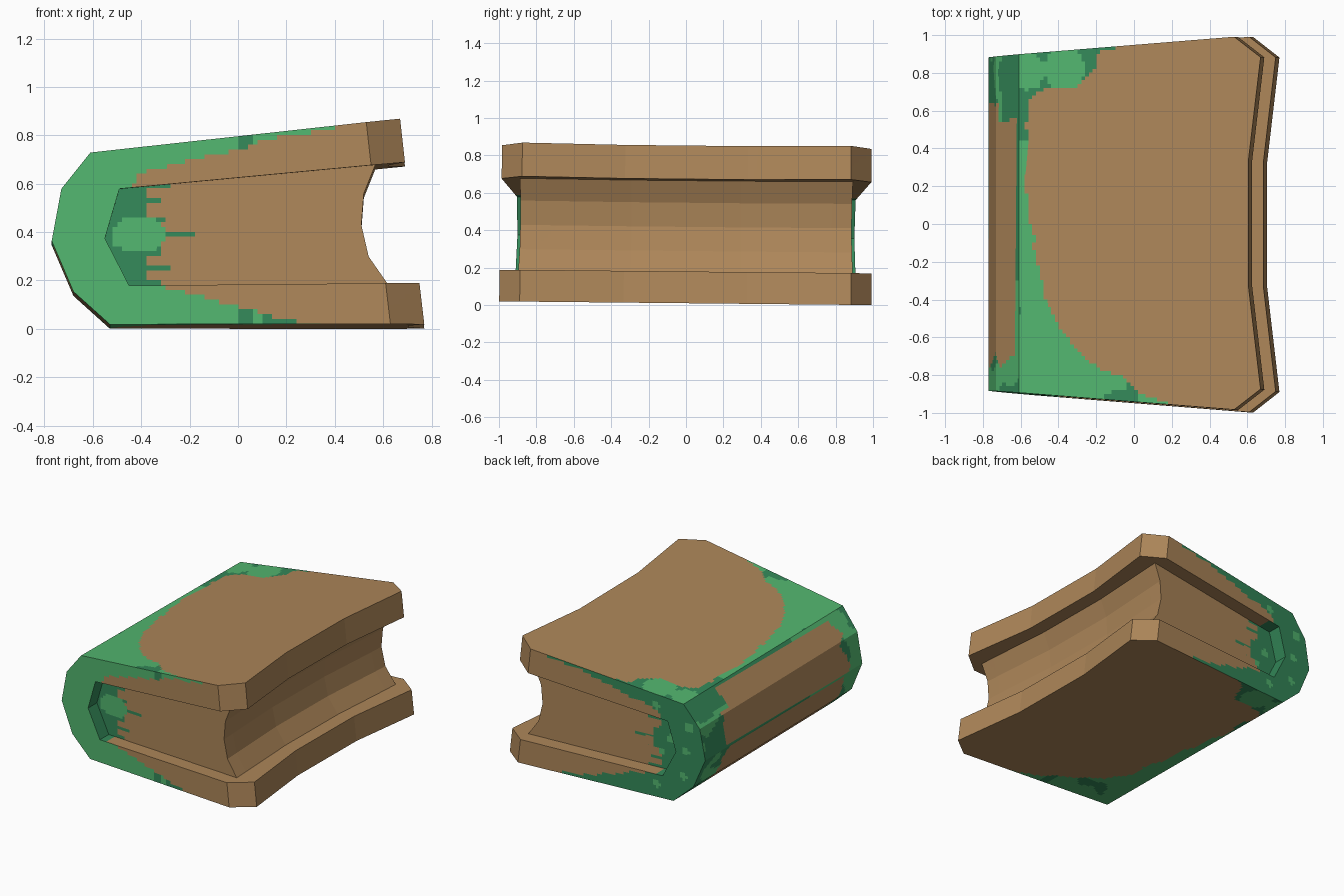
import bpy, bmesh, math
from mathutils import Vector, noise

if "Cube" in bpy.data.objects:
    bpy.data.objects.remove(bpy.data.objects["Cube"])


def material(name, rgb):
    m = bpy.data.materials.new(name)
    m.diffuse_color = (*rgb, 1)
    m.use_nodes = True
    m.node_tree.nodes["Principled BSDF"].inputs["Base Color"].default_value = m.diffuse_color
    return m


MATS = [material("brown leather", (0.42, 0.24, 0.10)),
        material("light green moss", (0.085, 0.47, 0.16)),
        material("dark green moss", (0.034, 0.25, 0.10))]
BROWN, LIGHT, DARK = 0, 1, 2
STATIONS = (-1, -0.88, -0.33, 0.33, 0.88, 1)


def interp(table, v):
    for (a, fa), (b, fb) in zip(table, table[1:]):
        if v <= b:
            return fa + (fb - fa) * max(0, v - a) / (b - a)
    return table[-1][1]


def nz(*p, scale=9):
    return noise.noise(Vector(p) * scale)


# How far the moss reaches along x: on the lids by y, on the ends by height
LID = [(-1, 0.38), (-0.95, 0.2), (-0.9, 0.05), (-0.82, -0.06), (-0.75, -0.2),
       (-0.65, -0.32), (-0.5, -0.43), (-0.25, -0.5), (0, -0.55), (0.3, -0.575),
       (0.65, -0.56), (0.71, -0.48), (0.73, -0.3), (0.82, -0.22), (0.9, -0.2),
       (0.95, -0.05), (1, 0.3)]
END = [(0.2, -0.42), (0.24, -0.38), (0.27, -0.22), (0.32, -0.03), (0.36, 0.1),
       (0.38, 0.2), (0.41, 0.42)]
LID_BLOBS = [(-0.57, 0.81, 0.1), (-0.37, 0.82, 0.11)]
BACK_BLOBS = [(-0.65, 0.55, 0.035), (-0.6, 0.2, 0.03), (-0.62, 0.38, 0.03),
              (-0.4, 0.1, 0.03), (-0.4, 0.66, 0.03)]


def in_blob(a, b, blobs):
    return any(math.hypot(a - u, b - v) < r for u, v, r in blobs)


def cover_colour(c, n):
    x, y, z = c
    if abs(n.y) > 0.9:                                   # both ends
        edge = interp(END, abs(z - 0.42 + 0.01 * (y + 1))) + 0.05 * nz(x, y, z)
        if x > edge:
            return BROWN
        if y > 0:
            return LIGHT if in_blob(x, z, BACK_BLOBS) else DARK
        return DARK if 0 < x < 0.06 or 0.1 < x < 0.25 and z < 0.1 else LIGHT
    if 0.1 < z < 0.7 and abs(n.z) > 0.9 or n.x > 0.5:    # inside faces
        return BROWN if x > -0.4 else DARK
    if abs(n.z) > 0.9:                                   # top and bottom
        edge = interp(LID, y) + 0.03 * nz(x, y, z)
        if n.z < 0:
            edge += 0.1 * (1 - abs(y))
        if x > edge:
            return BROWN
        if y > 0.45:
            return LIGHT if in_blob(x, y, LID_BLOBS) else DARK
        return DARK if nz(x, y, z, scale=6) > 0.28 or -0.04 < x < 0.03 else LIGHT
    # rounded spine
    wob = 0.07 * nz(x, y, z)
    if -0.73 + wob < y < 0.64 + wob - 0.1 * (z > 0.58):
        if z > 0.70 or abs(z - 0.36 + 0.01 * (y + 1)) < 0.012:
            return LIGHT if y < -0.3 else DARK
        return BROWN
    if y > 0:
        return LIGHT if nz(x, y, z, scale=8) > 0.22 else DARK
    return LIGHT if nz(x, y, z, scale=6) > -0.15 else DARK


def pages_colour(c, n):
    x, y, z = c
    if abs(n.y) < 0.9:
        return BROWN if x > -0.45 else DARK
    z += 0.01 * (y + 1)
    streak = -0.38 + 0.11 * max(0, math.cos((z - 0.39) * 2 * math.pi / 0.068)) ** 3
    if 0.31 < z < 0.46:
        streak = max(streak, -0.31)
    if abs(z - 0.395) < 0.01:
        streak = -0.18
    if y < 0 and math.hypot((x + 0.41) / 0.115, (z - 0.39) / 0.075) < 1:
        return LIGHT
    if y > 0 and in_blob(x, z, [(-0.45, 0.4, 0.03), (-0.38, 0.3, 0.025)]):
        return LIGHT
    return BROWN if x > streak else DARK


def loft(name, a, b, inset, shift, movable, colour):
    """Sweep the ribbon between polylines a and b along y, then colour it."""
    bm = bmesh.new()
    count = len(a)
    loop = a + b[::-1]
    rows = []
    for t, dx in zip(STATIONS, shift):
        row = []
        for i, (x, z) in enumerate(loop):
            if i in movable:
                px, pz = loop[movable[i]]
                z += dx * (z - pz) / (x - px)
                x += dx
            y = t * (0.995 + 0.08 * (x - 0.63) - inset)
            # the whole book leans very slightly
            row.append(bm.verts.new((x, y + 0.01 * (z - 0.43), z - 0.01 * (y + 1))))
        rows.append(row)
    size = len(loop)
    for r, s in zip(rows, rows[1:]):
        for i in range(size):
            j = (i + 1) % size
            bm.faces.new((r[i], r[j], s[j], s[i]))
    for r in (rows[0], rows[-1]):
        for i in range(count - 1):
            bm.faces.new((r[i], r[i + 1], r[size - 2 - i], r[size - 1 - i]))
    bmesh.ops.recalc_face_normals(bm, faces=bm.faces)
    # fine cuts so moss edges can follow the faces
    for axis, lo, hi in ((0, -0.76, 0.44), (1, -0.98, 0.98), (2, 0.02, 0.86)):
        for k in range(int((hi - lo) / 0.02) + 1):
            co, no = Vector(), Vector()
            co[axis], no[axis] = lo + 0.02 * k + 0.0013, 1
            bmesh.ops.bisect_plane(bm, geom=bm.verts[:] + bm.edges[:] + bm.faces[:],
                                   dist=1e-5, plane_co=co, plane_no=no)
    for f in bm.faces:
        f.normal_update()
        f.material_index = colour(f.calc_center_median(), f.normal)
    me = bpy.data.meshes.new(name)
    bm.to_mesh(me)
    bm.free()
    for m in MATS:
        me.materials.append(m)
    ob = bpy.data.objects.new(name, me)
    bpy.context.collection.objects.link(ob)


# Book cover: thick C-shaped section, fore edge dips in the middle
outer = [(0.67, 0.87), (-0.61, 0.73), (-0.73, 0.58), (-0.77, 0.365),
         (-0.68, 0.155), (-0.53, 0.02), (0.77, 0.02)]
inner = [(0.69, 0.69), (-0.49, 0.58), (-0.52, 0.478), (-0.55, 0.375),
         (-0.50, 0.278), (-0.45, 0.18), (0.75, 0.19)]
loft("book_cover", outer, inner, 0, (-0.14, 0, -0.065, -0.065, 0, -0.14),
     {0: 1, 6: 5, 7: 8, 13: 12}, cover_colour)

# Page block: hollowed fore edge, recessed inside the cover
back = [(-0.51, 0.585), (-0.54, 0.478), (-0.57, 0.375), (-0.52, 0.278), (-0.47, 0.175)]
fore = [(0.57, 0.685), (0.52, 0.56), (0.51, 0.43), (0.54, 0.30), (0.62, 0.185)]
loft("page_block", back, fore, 0.1, (0, -0.005, -0.035, -0.035, -0.005, 0),
     {5: 4, 6: 3, 7: 2, 8: 1, 9: 0}, pages_colour)
